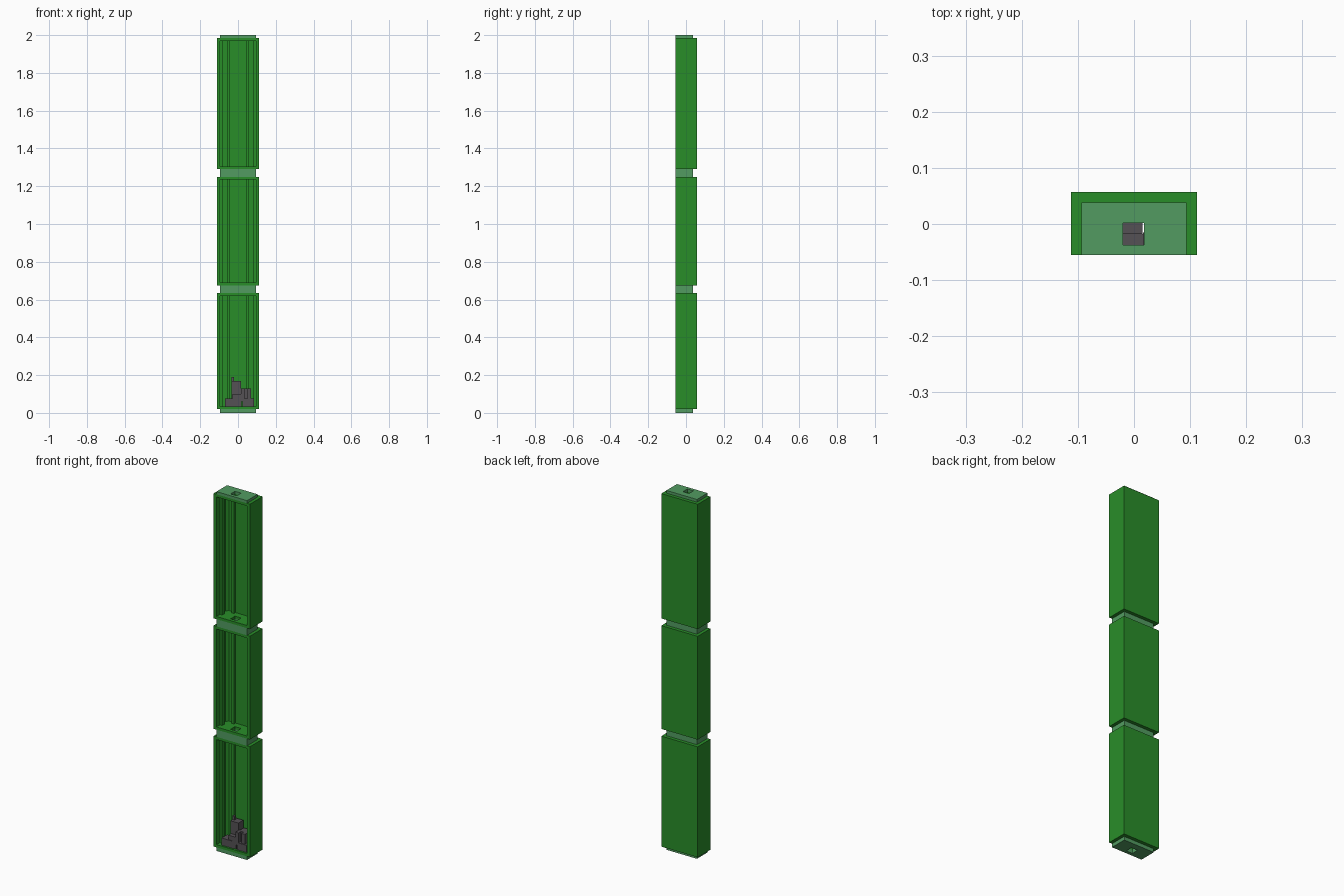
import bpy, bmesh
from mathutils import Vector

if "Cube" in bpy.data.objects:
    bpy.data.objects.remove(bpy.data.objects["Cube"])


def material(name, col):
    m = bpy.data.materials.new(name)
    m.diffuse_color = (*col, 1)
    m.use_nodes = True
    m.node_tree.nodes["Principled BSDF"].inputs["Base Color"].default_value = m.diffuse_color
    return m


GREEN = material("leaf green", (0.022, 0.27, 0.022))
PALE = material("pale green", (0.085, 0.33, 0.12))
STONE = material("dark stone", (0.09, 0.083, 0.09))


def prism(name, outline, z0, z1, mat):
    """Extrude a closed outline (counter-clockwise) from z0 to z1."""
    bm = bmesh.new()
    face = bm.faces.new([bm.verts.new((x, y, z0)) for x, y in outline])
    ext = bmesh.ops.extrude_face_region(bm, geom=[face])
    verts = [g for g in ext["geom"] if isinstance(g, bmesh.types.BMVert)]
    bmesh.ops.translate(bm, verts=verts, vec=Vector((0, 0, z1 - z0)))
    bmesh.ops.recalc_face_normals(bm, faces=bm.faces)
    me = bpy.data.meshes.new(name)
    bm.to_mesh(me)
    bm.free()
    me.materials.append(mat)
    ob = bpy.data.objects.new(name, me)
    bpy.context.collection.objects.link(ob)
    return ob


def box(name, x0, x1, y0, y1, z0, z1, mat):
    return prism(name, [(x0, y0), (x1, y0), (x1, y1), (x0, y1)], z0, z1, mat)


def plate(name, half, y1, z0, z1, mat):
    """Horizontal plate with the square drop hole, as four-sided ring."""
    bm = bmesh.new()
    rings = []
    for z in (z0, z1):
        for x0, x1, ya, yb in ((-half, half, FRONT, y1), (-0.02, 0.018, -0.037, 0.002)):
            rings.append([bm.verts.new(p) for p in
                          ((x0, ya, z), (x1, ya, z), (x1, yb, z), (x0, yb, z))])
    ob_, ib, ot, it = rings
    for i in range(4):
        j = (i + 1) % 4
        for a, b in ((ob_, ot), (ot, it), (it, ib), (ib, ob_)):
            bm.faces.new((a[i], a[j], b[j], b[i]))
    bmesh.ops.recalc_face_normals(bm, faces=bm.faces)
    me = bpy.data.meshes.new(name)
    bm.to_mesh(me)
    bm.free()
    me.materials.append(mat)
    ob = bpy.data.objects.new(name, me)
    bpy.context.collection.objects.link(ob)


FRONT, BACK, W = -0.055, 0.057, 0.112
INNER, INBACK, LIP = 0.094, 0.038, 0.015

# wall cross-section: right half with side rib and back rib, mirrored to the left
half = [(INNER, FRONT), (INNER, -0.025), (0.08, -0.025), (0.08, -0.005),
        (INNER, -0.005), (INNER, 0.026), (0.082, INBACK),
        (0.058, INBACK), (0.058, 0.024), (0.042, 0.024), (0.042, INBACK)]
section = ([(-W, BACK), (-W, FRONT)] + [(-x, y) for x, y in half]
           + half[::-1] + [(W, FRONT), (W, BACK)])

# three open-fronted chambers, each with a floor and ceiling
for name, z0, z1 in (("lower", 0.02, 0.635), ("middle", 0.675, 1.25), ("upper", 1.29, 1.985)):
    prism(name + "_chamber_wall", section, z0 + LIP, z1 - LIP, GREEN)
    plate(name + "_chamber_floor", W, BACK, z0, z0 + LIP, GREEN)
    plate(name + "_chamber_ceiling", W, BACK, z1 - LIP, z1, GREEN)

# pale connecting plates
for name, z0, z1 in (("base", 0, 0.02), ("lower_joint", 0.635, 0.675),
                     ("upper_joint", 1.25, 1.29), ("top", 1.985, 2.0)):
    plate(name + "_plate", INNER, INBACK, z0, z1, PALE)

# pile of stones in the lower chamber
for i, b in enumerate(((-0.07, 0.0, -0.045, 0.005, 0.035, 0.075),
                       (-0.035, 0.015, -0.018, 0.025, 0.035, 0.17),
                       (-0.03, 0.018, -0.042, -0.018, 0.035, 0.10),
                       (0.02, 0.07, -0.02, 0.022, 0.075, 0.13),
                       (0.025, 0.085, -0.045, 0.025, 0.035, 0.075),
                       (0.016, 0.034, -0.045, -0.015, 0.06, 0.13),
                       (0.05, 0.07, -0.04, -0.015, 0.07, 0.13),
                       (-0.035, -0.022, 0.0, 0.013, 0.165, 0.19))):
    box("stone_%d" % (i + 1), *b, STONE)
